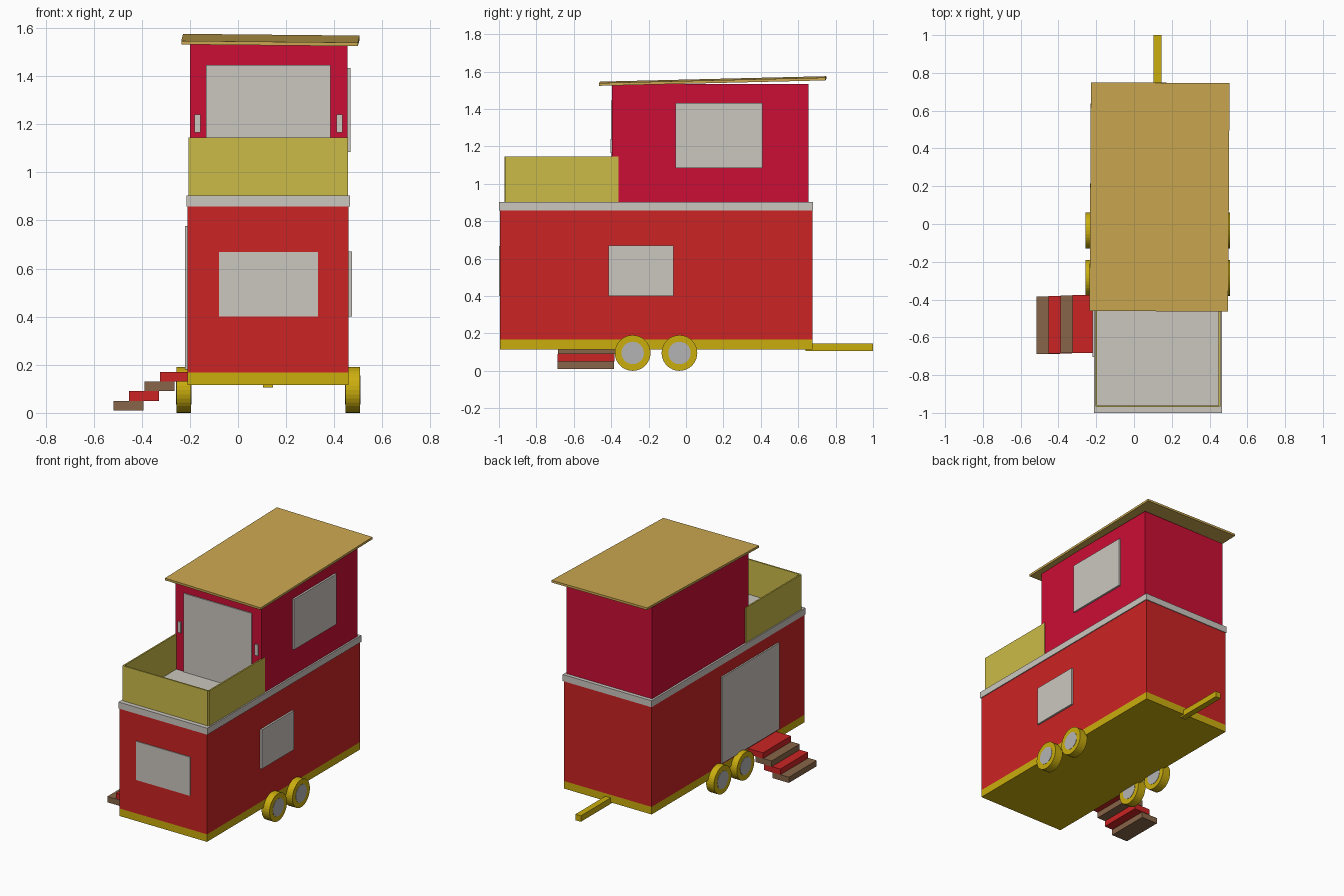
import bpy
import bmesh
from math import pi
from mathutils import Matrix, Vector

cube = bpy.data.objects.get("Cube")
if cube:
    bpy.data.objects.remove(cube, do_unlink=True)


def make_material(name, *rgb):
    """Flat material from 0-255 display values."""
    lin = [((c / 255 + 0.055) / 1.055) ** 2.4 if c > 10 else c / 255 / 12.92 for c in rgb]
    mat = bpy.data.materials.new(name)
    mat.diffuse_color = (*lin, 1)
    mat.use_nodes = True
    node = next(n for n in mat.node_tree.nodes if n.type == 'BSDF_PRINCIPLED')
    node.inputs["Base Color"].default_value = (*lin, 1)
    return mat


red = make_material("barn red", 203, 35, 35)
crimson = make_material("crimson", 203, 13, 52)
gold = make_material("gold yellow", 203, 174, 14)
olive = make_material("pale olive", 203, 187, 72)
tan = make_material("roof tan", 203, 168, 80)
pale = make_material("pale grey", 203, 198, 191)
steel = make_material("hub grey", 180, 180, 180)
brown = make_material("step brown", 136, 101, 72)


def finish(name, bm, mat, location):
    mesh = bpy.data.meshes.new(name)
    bm.to_mesh(mesh)
    bm.free()
    mesh.materials.append(mat)
    obj = bpy.data.objects.new(name, mesh)
    obj.location = location
    bpy.context.collection.objects.link(obj)
    return obj


def box(name, mat, x, y, z):
    """Box from (min, max) ranges along each axis."""
    bm = bmesh.new()
    bmesh.ops.create_cube(bm, size=1)
    bmesh.ops.scale(bm, vec=Vector([b - a for a, b in (x, y, z)]), verts=bm.verts)
    return finish(name, bm, mat, [(a + b) / 2 for a, b in (x, y, z)])


def disc(name, mat, radius, width, location):
    """Cylinder lying along x."""
    bm = bmesh.new()
    bmesh.ops.create_cone(bm, cap_ends=True, segments=32, radius1=radius, radius2=radius,
                          depth=width, matrix=Matrix.Rotation(pi / 2, 4, 'Y'))
    return finish(name, bm, mat, location)


# Chassis, hitch and lower storey
body_x, body_y = (-0.21, 0.46), (-0.995, 0.675)
box("chassis", gold, body_x, body_y, (0.115, 0.167))
box("tow_bar", gold, (0.103, 0.145), (0.64, 1.0), (0.105, 0.146))
box("lower_storey", red, body_x, body_y, (0.167, 0.86))
box("floor_trim", pale, (-0.213, 0.466), (-1.0, 0.68), (0.858, 0.903))

# Upper storey with a slightly tilted roof
box("upper_storey", crimson, (-0.2, 0.455), (-0.395, 0.655), (0.9, 1.534))
roof = box("roof", tan, (-0.232, 0.502), (-0.462, 0.748), (1.542, 1.557))
roof.rotation_euler = (0.024, 0.01, -0.006)

# Balcony railing panels
for side, x in (("right", -0.205), ("left", 0.447)):
    box("railing_" + side, olive, (x, x + 0.01), (-0.965, -0.36), (0.9, 1.145))
box("railing_front", olive, (-0.196, 0.448), (-0.97, -0.96), (0.9, 1.145))

# Windows, doors and wall lamps
box("lower_side_window", pale, (0.455, 0.473), (-0.415, -0.067), (0.4, 0.67))
box("upper_side_window", pale, (0.45, 0.468), (-0.055, 0.408), (1.085, 1.433))
box("lower_front_window", pale, (-0.08, 0.332), (-1.0, -0.99), (0.4, 0.668))
box("entry_door", pale, (-0.22, -0.2), (-0.705, -0.08), (0.18, 0.777))
box("balcony_door", pale, (-0.134, 0.385), (-0.402, -0.39), (0.903, 1.446))
for side, x in (("right", -0.18), ("left", 0.409)):
    box("wall_lamp_" + side, pale, (x, x + 0.025), (-0.404, -0.39), (1.165, 1.24))

# Entry steps, alternating colours
for i in range(4):
    x, z = -0.517 + 0.064 * i, 0.01 + 0.04 * i
    box(f"step_{i + 1}", red if i % 2 else brown, (x, x + 0.125),
        (-0.688 + 0.002 * i, -0.385 + 0.003 * i), (z, z + 0.04))

# Two axles of wheels with hubs showing on both faces
for side, x in (("right", -0.226), ("left", 0.477)):
    for place, y in (("front", -0.285), ("rear", -0.035)):
        disc(f"wheel_{place}_{side}", gold, 0.0955, 0.06, (x, y, 0.0955))
        disc(f"hub_{place}_{side}", steel, 0.06, 0.064, (x, y, 0.0955))
